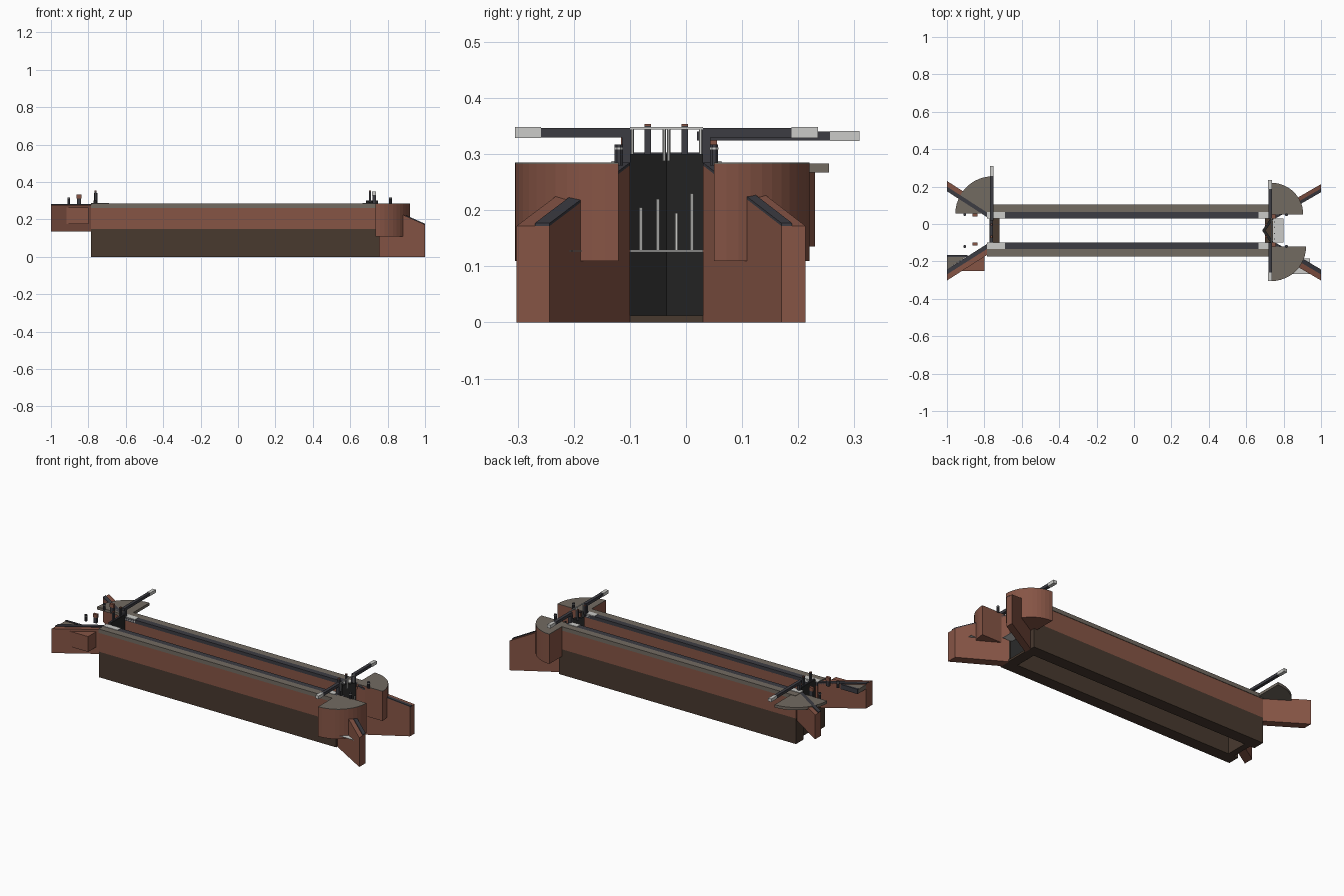
import bpy, bmesh, math

cube = bpy.data.objects.get("Cube")
if cube:
    bpy.data.objects.remove(cube)


def material(name, r, g, b):
    m = bpy.data.materials.new(name)
    m.use_nodes = True
    m.diffuse_color = (r, g, b, 1)
    m.node_tree.nodes["Principled BSDF"].inputs["Base Color"].default_value = (r, g, b, 1)
    return m


BRICK = material("red brick", 0.24, 0.09, 0.06)
DAMP = material("damp dark brick", 0.065, 0.041, 0.028)
STONE = material("grey stone", 0.17, 0.145, 0.12)
SLATE = material("slate coping", 0.045, 0.045, 0.055)
TIMBER = material("black gate timber", 0.018, 0.018, 0.018)
PALE = material("pale paint", 0.6, 0.6, 0.58)

MID = -0.035          # centre line of the chamber
HALF = 0.065          # half its width
TOP = 0.285           # quay level


def prism(name, pts, z0, z1, mat):
    """Upright prism over a plan outline; z0 and z1 may be lists, one per corner."""
    n = len(pts)
    lo = z0 if isinstance(z0, list) else [z0] * n
    hi = z1 if isinstance(z1, list) else [z1] * n
    bm = bmesh.new()
    a = [bm.verts.new((x, y, z)) for (x, y), z in zip(pts, lo)]
    b = [bm.verts.new((x, y, z)) for (x, y), z in zip(pts, hi)]
    bm.faces.new(a)
    bm.faces.new(b)
    for i in range(n):
        j = (i + 1) % n
        bm.faces.new((a[i], a[j], b[j], b[i]))
    bmesh.ops.recalc_face_normals(bm, faces=bm.faces)
    me = bpy.data.meshes.new(name)
    bm.to_mesh(me)
    bm.free()
    me.materials.append(mat)
    ob = bpy.data.objects.new(name, me)
    bpy.context.collection.objects.link(ob)
    return ob


def box(name, x0, x1, y0, y1, z0, z1, mat):
    return prism(name, [(x0, y0), (x1, y0), (x1, y1), (x0, y1)], z0, z1, mat)


def post(name, x, y, r, z0, z1, mat, sides=8):
    pts = [(x + r * math.cos(2 * math.pi * (i + .5) / sides),
            y + r * math.sin(2 * math.pi * (i + .5) / sides)) for i in range(sides)]
    return prism(name, pts, z0, z1, mat)


def quadrant(name, cx, cy, r, sx, sy, z0, z1, mat):
    arc = [math.pi / 2 * i / 12 for i in range(13)]
    pts = [(cx, cy)] + [(cx + sx * r * math.cos(t), cy + sy * r * math.sin(t)) for t in arc]
    return prism(name, pts, z0, z1, mat)


def wing(name, x_in, x_out, y_in, y_out, y_tip, z0, z_in, z_out):
    """Splayed wall with a slate strip along its inner half."""
    t = y_tip - y_out
    tops = [z_in, z_out, z_out, z_in]
    prism(name, [(x_in, y_in), (x_out, y_out), (x_out, y_tip), (x_in, y_in + t)],
          z0, tops, BRICK)
    prism(name + "_coping", [(x_in, y_in), (x_out, y_out),
                             (x_out, y_out + t * .45), (x_in, y_in + t * .45)],
          [z - .005 for z in tops], [z + .005 for z in tops], SLATE)


# Chamber walls and their copings
for s, side in ((1, "back"), (-1, "front")):
    def span(a, b):
        return MID + s * (HALF + a), MID + s * (HALF + b)
    box(side + "_wall_lower", -.785, .757, *span(0, .07), 0, .15, DAMP)
    box(side + "_wall_upper", -.785, .757, *span(0, .07), .15, .265, BRICK)
    box(side + "_outer_coping", -.785, .735, *span(.033, .073), .262, TOP, STONE)
    box(side + "_inner_coping", -.785, .735, *span(0, .033), .262, TOP, SLATE)
    box(side + "_upper_pale_block", -.785, -.69, *span(0, .033), .27, TOP + .003, PALE)
    box(side + "_lower_pale_block", .665, .72, *span(0, .033), .27, TOP + .003, PALE)

# Splayed wing walls: low and sloping downstream, level upstream
wing("lower_front_wing", .757, 1, -.10, -.243, -.302, 0, TOP - .005, .172)
wing("lower_back_wing", .757, 1, .03, .17, .213, 0, TOP - .005, .172)
wing("upper_front_wing", -.775, -1, -.10, -.243, -.302, .135, .278, .278)
wing("upper_back_wing", -.775, -1, .03, .175, .23, .135, .278, .278)
prism("upper_buttress", [(-.93, -.25), (-.80, -.25), (-.80, -.17)], .175, .265, BRICK)
prism("upper_landing", [(-1, -.17), (-.89, -.17), (-1, -.243)], .25, .275, STONE)
box("upper_landing_edge", -1, -.89, -.177, -.165, .25, .278, SLATE)

# Quadrant platforms for walking the balance beams
for side, cy, r, sy in (("front", -.12, .185, -1), ("back", .05, .17, 1)):
    quadrant("lower_%s_quadrant" % side, .735, cy, r, 1, sy, .11, TOP - .003, BRICK)
    quadrant("lower_%s_quadrant_top" % side, .735, cy, r, 1, sy, TOP - .003, TOP, STONE)
quadrant("upper_back_quadrant", -.755, .055, .2, -1, 1, .267, .283, STONE)

# Lower mitre gates, beams, braces and gear
for s, side in ((1, "back"), (-1, "front")):
    edge = MID + s * HALF
    prism("lower_gate_" + side, [(.685, MID), (.73, edge), (.748, edge), (.703, MID)],
          .012, .30, TIMBER)
    out = MID + s * .27
    tip = MID + s * .223
    box("lower_beam_" + side, .718, .737, edge - s * .002, tip, .33, .347, SLATE)
    box("lower_beam_tip_" + side, .717, .738, tip, out, .329, .348, PALE)
    box("lower_beam_brace_" + side, .718, .737, edge - s * .004, edge + s * .014,
        .285, .332, SLATE)
    for x, gate in ((.705, "lower"), (-.762, "upper")):
        y = MID + s * .033
        box("%s_paddle_post_%s" % (gate, side), x - .005, x + .005, y - .006, y + .006,
            .29, .35, SLATE)
        box("%s_paddle_cap_%s" % (gate, side), x - .005, x + .005, y - .006, y + .006,
            .35, .354, BRICK)
    # Handrail
    for k, d in enumerate((.004, .061)):
        post("rail_post_%s_%d" % (side, k), .736, MID + s * d, .003, .288, .347, PALE, 6)
box("handrail", .733, .739, MID - HALF, MID + HALF, .344, .348, PALE)
box("lower_gate_sill", .70, .76, MID - HALF, MID + HALF, 0, .012, DAMP)

# Upper single gate, its beam and the breast wall below
box("upper_gate", -.772, -.755, MID - HALF, MID + HALF, .13, .30, TIMBER)
box("breast_wall", -.757, -.72, MID - HALF, MID + HALF, 0, .14, DAMP)
box("upper_beam", -.770, -.752, .02, .257, .324, .340, SLATE)
box("upper_beam_tip", -.771, -.751, .257, .309, .323, .341, PALE)
box("upper_beam_brace", -.770, -.752, .026, .044, .285, .326, SLATE)
box("upper_gate_rail", -.768, -.757, MID - HALF, MID + HALF, .295, .303, SLATE)

# Leaking jets and the water they fall on
box("lower_pool", .74, .80, MID - HALF, MID + HALF, .126, .129, PALE)
for k, (y, z) in enumerate(((-.08, .205), (-.05, .22), (-.017, .195), (.011, .23))):
    post("gate_jet_%d" % k, .752, y, .0035, .128, z, PALE, 6)
box("side_pool", .84, .94, -.267, -.185, .1265, .1285, PALE)
box("side_outlet", .86, .875, -.194, -.186, .129, .165, SLATE)

# Bollards
for side, y in (("front", -.12), ("back", .05)):
    for x in (-.905, .815):
        name = "%s_%s_bollard" % ("upper" if x < 0 else "lower", side)
        post(name, x, y, .008, .28, .308, SLATE)
        post(name + "_band", x, y, .0085, .308, .312, PALE)
        post(name + "_cap", x, y, .008, .312, .317, SLATE)
    y2 = y + (.012 if y < 0 else -.003)
    box("upper_%s_winch" % side, -.86, -.84, y2 - .008, y2 + .008, .28, .312, SLATE)
    box("upper_%s_winch_head" % side, -.863, -.837, y2 - .008, y2 + .008, .312, .332, BRICK)
